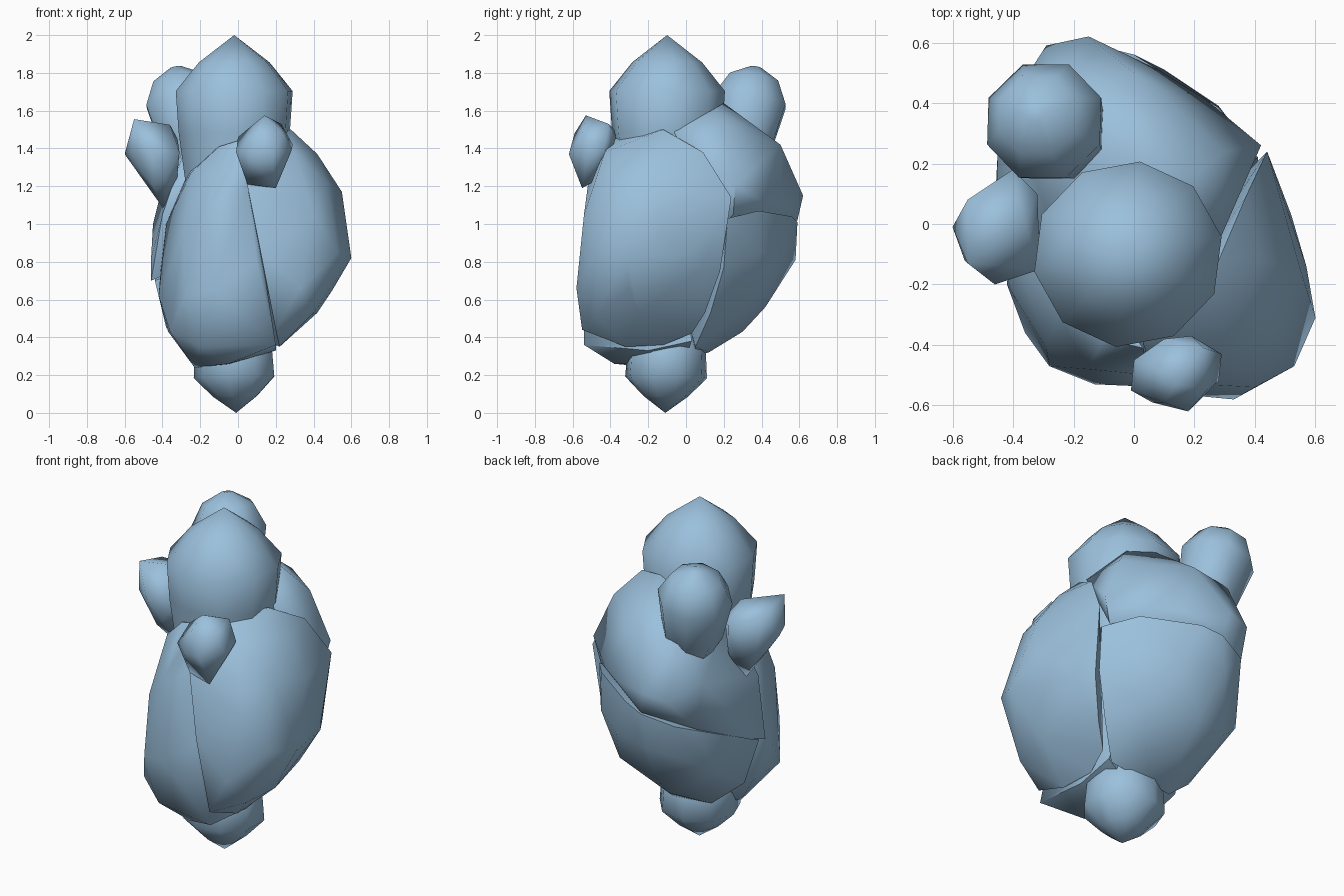
import bpy, bmesh, math
from mathutils import Vector

blue = bpy.data.materials.new("soft_blue")
blue.diffuse_color = (0.33, 0.53, 0.72, 1)


def finish(bm, name, angle):
    bmesh.ops.recalc_face_normals(bm, faces=bm.faces)
    me = bpy.data.meshes.new(name)
    bm.to_mesh(me)
    bm.free()
    me.materials.append(blue)
    ob = bpy.data.objects.new(name, me)
    bpy.context.collection.objects.link(ob)
    bpy.ops.object.select_all(action='DESELECT')
    ob.select_set(True)
    bpy.context.view_layer.objects.active = ob
    bpy.ops.object.shade_smooth_by_angle(angle=math.radians(angle))


def hull(name, pts, angle=55):
    """Convex rounded lump around a few guide points."""
    bm = bmesh.new()
    for p in pts:
        bm.verts.new(p)
    res = bmesh.ops.convex_hull(bm, input=bm.verts)
    junk = set(res["geom_interior"]) | set(res["geom_unused"])
    bmesh.ops.delete(bm, geom=[v for v in junk if isinstance(v, bmesh.types.BMVert)], context='VERTS')
    finish(bm, name, angle)


def bud(name, base, tip, rings, sides, stretch=1.0, turn=0.0):
    """Bud along base -> tip; rings are (fraction, radius)."""
    base, tip = Vector(base), Vector(tip)
    axis = tip - base
    side = Vector((0, 1, 0)).cross(axis).normalized()
    up = axis.cross(side).normalized()
    pts = []
    for t, r in rings:
        for i in range(sides if r else 1):
            a = math.tau * (i + turn) / sides
            pts.append(base + axis * t + side * r * math.cos(a) + up * r * stretch * math.sin(a))
    hull(name, pts, 50)


# Four big body lobes
hull("front_left_lobe", [
    (.03, -.41, 1.45), (-.10, -.38, 1.41), (-.25, -.30, 1.27), (.05, -.50, 1.2),
    (-.15, -.48, 1.1), (-.38, -.12, 1.0), (-.29, -.41, .95), (.10, -.54, .8),
    (-.13, -.53, .65), (-.28, -.47, .62), (-.42, -.20, .62), (-.36, -.36, .43),
    (.20, -.54, .36), (-.20, -.45, .35), (-.05, -.38, .26), (.20, -.20, .33),
    (-.23, -.18, .24), (-.37, -.10, .43), (-.05, -.02, .25), (-.41, -.08, .75),
    (.20, .03, .38), (-.25, -.05, 1.3)])
hull("right_lobe", [
    (.03, -.39, 1.45), (.05, -.52, 1.2), (.12, -.56, .85), (.20, -.55, .44),
    (.22, -.32, .35), (.24, .03, .42), (.28, -.12, 1.5), (.42, -.12, 1.37),
    (.55, -.15, 1.17), (.60, -.31, .82), (.50, -.30, .65), (.42, -.25, .53),
    (.52, .03, .85), (.44, .24, 1.14), (.42, .18, .75), (.33, .10, .53),
    (.33, -.58, .66), (.53, -.47, .85), (.40, -.54, 1.05), (.30, -.43, 1.38),
    (.47, -.36, 1.22), (.37, .09, 1.38), (.39, -.48, .52), (.48, .08, .76),
    (.57, -.14, .95), (.20, -.12, .36)])
hull("upper_back_lobe", [
    (.02, .20, 1.64), (.18, .15, 1.61), (.28, -.06, 1.49), (.30, .24, 1.47),
    (.42, .26, 1.2), (.38, .25, 1.05), (.24, .41, 1.12), (.08, .51, 1.12),
    (.00, .50, 1.42), (-.15, .62, 1.15), (-.29, .59, 1.12), (-.12, .59, 1.02),
    (-.40, .42, 1.2), (-.37, .42, .92), (-.45, .25, 1.0), (-.46, .06, .75),
    (-.46, -.08, .70), (-.46, -.06, .82), (-.40, -.10, 1.05), (-.28, .0, 1.4),
    (-.27, .45, 1.42)])
hull("lower_back_lobe", [
    (.41, .22, 1.03), (.28, .385, 1.07), (.0, .56, 1.04), (-.12, .59, 1.01),
    (-.15, .58, .81), (-.30, .53, .96), (-.38, .41, .91), (-.42, .34, .66),
    (-.445, .08, .76), (-.10, .42, .56), (-.10, .30, .43), (.0, .12, .32),
    (.20, .05, .35), (-.20, .05, .30), (.31, .13, .53), (.41, .20, .77),
    (.28, .39, .85), (.20, .33, .57), (.10, .51, .82), (-.38, .0, .45),
    (-.31, .37, .56), (-.44, -.05, .70)])

# Crown on top and pointed foot below
bud("crown_bud", (-.02, -.10, 1.2), (-.02, -.10, 2.0),
    [(0, .26), (.36, .30), (.63, .315), (.82, .19), (1, 0)], 10, 0.98, 0.3)
bud("foot_bud", (-.02, -.10, .42), (-.01, -.11, 0),
    [(0, .17), (.2, .21), (.55, .22), (.79, .12), (1, 0)], 9)

# Small buds around the top
bud("back_left_bud", (-.22, .27, 1.24), (-.33, .37, 1.83),
    [(0, .08), (.3, .165), (.7, .205), (.9, .14), (1, .03)], 8, 1.0, 0.5)
hull("left_bud", [
    (-.55, -.13, 1.555), (-.60, -.01, 1.37), (-.55, .08, 1.5), (-.40, .18, 1.45),
    (-.32, .10, 1.45), (-.31, -.15, 1.38), (-.46, -.20, 1.40), (-.36, .0, 1.525),
    (-.38, .0, 1.06), (-.33, .03, 1.15), (-.45, -.11, 1.2), (-.49, .06, 1.22),
    (-.36, .12, 1.25), (-.56, -.12, 1.38), (-.38, -.16, 1.26)], 75)
hull("front_bud", [
    (.14, -.53, 1.575), (.0, -.45, 1.46), (-.01, -.55, 1.38), (.18, -.62, 1.37),
    (.28, -.52, 1.38), (.29, -.43, 1.42), (.23, -.41, 1.53), (.10, -.38, 1.5),
    (.19, -.37, 1.46), (.05, -.52, 1.21), (.20, -.55, 1.19), (.15, -.44, 1.25),
    (.10, -.59, 1.48), (.06, -.59, 1.36), (.24, -.55, 1.48)], 75)
